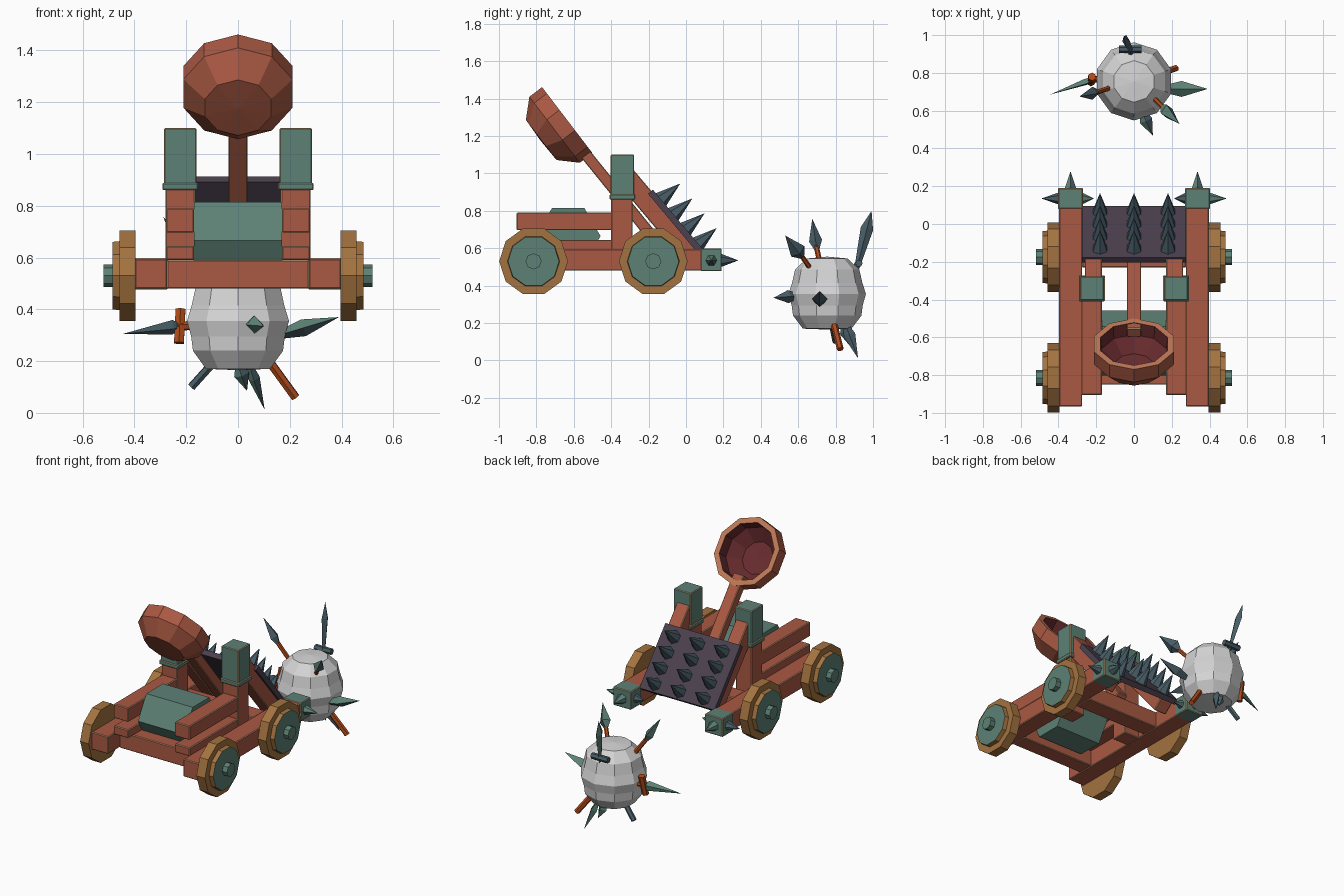
import bpy, bmesh, math
from mathutils import Vector, Matrix

cube = bpy.data.objects.get("Cube")
if cube:
    bpy.data.objects.remove(cube)


def material(name, *rgb):
    m = bpy.data.materials.new(name)
    m.use_nodes = True
    m.diffuse_color = (*rgb, 1)
    node = next(n for n in m.node_tree.nodes if n.type == 'BSDF_PRINCIPLED')
    node.inputs["Base Color"].default_value = (*rgb, 1)
    node.inputs["Roughness"].default_value = 0.8
    return m


WOOD = material("red wood", .40, .10, .055)
TYRE = material("golden wood", .37, .17, .05)
GREEN = material("green metal", .11, .22, .18)
PLATE = material("dark plate", .07, .052, .075)
STEEL = material("blue steel", .065, .11, .135)
STONE = material("pale stone", .66, .66, .66)
ORANGE = material("orange handle", .45, .07, .01)
LINING = material("bowl lining", .14, .025, .028)
RIM = material("bowl rim", .52, .19, .095)
EDGE = material("worn edge", .52, .36, .2)


def finish(name, bm, mats):
    bmesh.ops.recalc_face_normals(bm, faces=bm.faces)
    mesh = bpy.data.meshes.new(name)
    bm.to_mesh(mesh)
    bm.free()
    for m in mats:
        mesh.materials.append(m)
    ob = bpy.data.objects.new(name, mesh)
    bpy.context.scene.collection.objects.link(ob)
    return ob


def box(name, center, size, mat, tilt=0, worn=True):
    """Box with thin worn edges, tilted about x."""
    bm = bmesh.new()
    bmesh.ops.create_cube(bm, size=1, matrix=Matrix.Translation(center)
                          @ Matrix.Rotation(tilt, 4, 'X') @ Matrix.Diagonal((*size, 1)))
    ob = finish(name, bm, [mat, EDGE])
    if worn:
        bevel = ob.modifiers.new("worn edges", 'BEVEL')
        bevel.width, bevel.segments, bevel.material = .004, 1, 1
    return ob


def span(name, x, y, z, mat):
    """Box given by its ranges on each axis."""
    r = (x, y, z)
    return box(name, [(a + b) / 2 for a, b in r], [abs(b - a) for a, b in r], mat)


def bar(name, x, a, b, width, thick, mat, worn=True):
    """Sloping bar between two (y, z) points."""
    dy, dz = b[0] - a[0], b[1] - a[1]
    return box(name, (x, (a[0] + b[0]) / 2, (a[1] + b[1]) / 2),
               (width, math.hypot(dy, dz), thick), mat, math.atan2(dz, dy), worn)


def lathe(name, profile, origin, axis, sides, mats, bands=None, halves=False, flat=1):
    """Revolve (radius, height) points round an axis; bands pick the colours."""
    w = Vector(axis).normalized()
    u = Vector((0, 1, 0)) if abs(w.x) > .99 else w.cross(Vector((1, 0, 0))).normalized()
    v = w.cross(u)
    bm = bmesh.new()
    rings = []
    for r, h in profile:
        ring = []
        for i in range(sides):
            a = math.tau * i / sides
            ring.append(bm.verts.new(Vector(origin) + w * h
                                     + r * (u * math.cos(a) + v * math.sin(a) * flat)))
        rings.append(ring)
    for k in range(len(rings) - 1):
        for i in range(sides):
            j = (i + 1) % sides
            f = bm.faces.new((rings[k][i], rings[k][j], rings[k + 1][j], rings[k + 1][i]))
            f.material_index = bands[k] if bands else int(halves and i < sides // 2)
    bmesh.ops.remove_doubles(bm, verts=bm.verts, dist=.0002)
    return finish(name, bm, mats)


def rod(name, a, b, r, mat, sides=6):
    d = Vector(b) - Vector(a)
    return lathe(name, [(0, 0), (r, 0), (r, d.length), (0, d.length)], a, d, sides, [mat])


def spike(name, a, b, r, sides=6, mats=(STEEL,), waist=0, flat=1):
    """Cone, or a leaf shaped blade when waist is above zero."""
    d = Vector(b) - Vector(a)
    n = d.length
    prof = [(0, 0), (r * .35, 0), (r, n * waist), (0, n)] if waist else [(0, 0), (r, 0), (0, n)]
    return lathe(name, prof, a, d, sides, mats, None, len(mats) > 1, flat)


# Frame cross beams and winding drum
span("front_cross_beam", (-.275, .275), (-.85, -.74), (.48, .59), WOOD)
span("rear_cross_beam", (-.275, .275), (-.23, -.11), (.48, .59), WOOD)
lathe("winding_drum", [(0, -.17), (.173, -.17), (.173, .17), (0, .17)],
      (0, -.63, .665), (1, 0, 0), 6, [GREEN])

# Mirrored frame parts
for side, s in (("left", 1), ("right", -1)):
    span(side + "_side_beam", (s * .275, s * .397), (-.965, .085), (.48, .595), WOOD)
    span(side + "_upper_rail", (s * .17, s * .278), (-.905, -.35), (.697, .79), WOOD)
    span(side + "_lower_rail", (s * .17, s * .278), (-.905, -.35), (.59, .645), WOOD)
    span(side + "_post", (s * .165, s * .28), (-.40, -.285), (.48, .87), WOOD)
    span(side + "_post_cap", (s * .16, s * .285), (-.403, -.278), (.86, 1.10), GREEN)
    span(side + "_post_collar", (s * .154, s * .292), (-.409, -.272), (.86, .888), GREEN)
    bar(side + "_brace", s * .215, (-.332, .995), (.038, .555), .09, .11, WOOD)

    # Spiked beam ends
    span(side + "_beam_cap", (s * .27, s * .402), (.08, .19), (.477, .598), GREEN)
    hub = Vector((s * .336, .135, .535))
    for n, d, l in (("rear", (0, 1, 0), .145), ("outer", (s, 0, 0), .155),
                    ("inner", (-s, 0, 0), .125)):
        d = Vector(d)
        spike(f"{side}_{n}_cap_spike", hub + d * .053, hub + d * l, .035, 6, (STEEL, GREEN))

    # Wheels with raised green faces and axle stubs
    for end, y in (("front", -.815), ("rear", -.175)):
        lathe(f"{side}_{end}_wheel",
              [(0, 0), (.184, 0), (.184, .062), (.14, .062), (.137, .09), (0, .09)],
              (s * .395, y, .53), (s, 0, 0), 10, [TYRE, GREEN], [0, 0, 0, 0, 1])
        rod(f"{side}_{end}_axle", (s * .47, y, .53), (s * .52, y, .53), .043, GREEN, 8)

# Sloping shield with rows of spikes
bar("shield", 0, (-.19, .902), (.083, .576), .55, .034, PLATE, False)
normal = Vector((0, .769, .639))
for row in range(4):
    for x in (-.18, 0, .18):
        base = Vector((x, -.14 + row * .065, .855 - row * .0795))
        spike("shield_spike", base, base + normal * .142, .046)

# Throwing arm and bowl
bar("throwing_arm", 0, (-.575, 1.15), (-.13, .60), .075, .06, WOOD)
lathe("bowl", [(0, -.18), (.135, -.175), (.222, -.085), (.222, 0),
               (.187, 0), (.18, -.075), (.105, -.145), (0, -.15)],
      (0, -.635, 1.285), (0, .795, .607), 10, [WOOD, RIM, LINING], [0, 0, 0, 1, 2, 2, 2])

# Stone ball
lathe("stone_ball", [(0, .2), (.11, .19), (.172, .13), (.188, .06), (.207, 0),
                     (.19, -.06), (.183, -.115), (.13, -.185), (0, -.19)],
      (0, .755, .355), (0, 0, 1), 10, [STONE])

# Weapons stuck in the ball
two = (STEEL, GREEN)
spike("side_dagger_blade", (-.22, .765, .335), (-.445, .685, .305), .03, 4, two, .15, .6)
rod("side_dagger_guard", (-.228, .75, .27), (-.222, .78, .40), .022, ORANGE)
rod("side_dagger_grip", (-.12, .78, .34), (-.235, .76, .335), .018, ORANGE)
spike("side_spear_head", (.14, .715, .295), (.39, .715, .37), .042, 4, two, .45, .8)
spike("front_spear_head", (.04, .60, .345), (.10, .468, .335), .035, 4, two, .4)
spike("bottom_blade", (.04, .85, .20), (.103, .92, .012), .032, 4, two, .35, .7)
spike("short_blade", (0, .84, .19), (.035, .87, .085), .03, 4, two, .4)
rod("lower_handle", (.12, .79, .20), (.222, .825, .06), .018, ORANGE)
rod("lower_shaft", (-.09, .78, .20), (-.18, .80, .10), .017, STEEL)
rod("front_shaft", (.09, .68, .47), (.165, .607, .575), .013, ORANGE)
spike("front_lance_head", (.15, .62, .555), (.24, .53, .668), .045, 4, two, .25, .8)
rod("upper_shaft", (-.10, .73, .46), (-.215, .692, .63), .014, ORANGE)
spike("upper_lance_head", (-.19, .70, .59), (-.288, .675, .757), .035, 4, two, .3, .8)
spike("sword_blade", (-.01, .91, .48), (-.055, .992, .80), .034, 4, two, .7, .6)
rod("sword_guard", (-.08, .925, .52), (.04, .925, .52), .02, STEEL)
rod("sword_grip", (-.01, .86, .43), (-.018, .925, .53), .015, STEEL)
